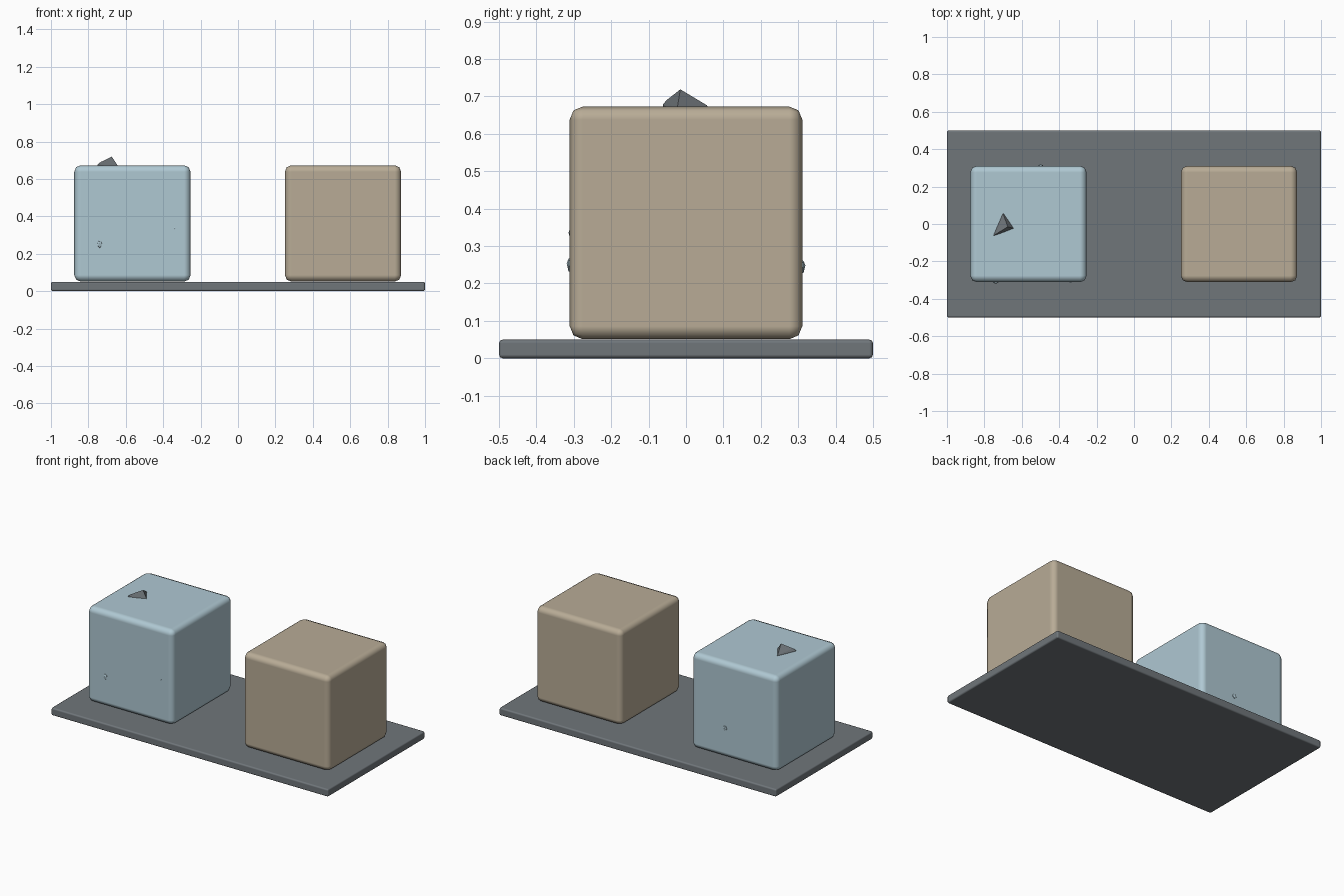
import bpy
import bmesh
from mathutils import Vector

if "Cube" in bpy.data.objects:
    bpy.data.objects.remove(bpy.data.objects["Cube"], do_unlink=True)


def material(name, rgb):
    mat = bpy.data.materials.new(name)
    mat.use_nodes = True
    color = (*rgb, 1.0)
    mat.diffuse_color = color
    bsdf = mat.node_tree.nodes["Principled BSDF"]
    bsdf.inputs["Base Color"].default_value = color
    bsdf.inputs["Roughness"].default_value = 0.7
    return mat


SLATE = material("slate grey", (0.16, 0.18, 0.195))
ICE = material("pale ice blue", (0.43, 0.58, 0.65))
SAND = material("warm sand", (0.48, 0.41, 0.305))


def add_object(name, bm, mat, smooth):
    mesh = bpy.data.meshes.new(name)
    bm.to_mesh(mesh)
    bm.free()
    mesh.materials.append(mat)
    for poly in mesh.polygons:
        poly.use_smooth = smooth
    obj = bpy.data.objects.new(name, mesh)
    bpy.context.collection.objects.link(obj)
    return obj


def rounded_box(name, center, size, radius, mat):
    bm = bmesh.new()
    bmesh.ops.create_cube(bm, size=1)
    for v in bm.verts:
        v.co = Vector(a * b for a, b in zip(v.co, size))
    obj = add_object(name, bm, mat, True)
    obj.location = center
    bevel = obj.modifiers.new("rounded edges", "BEVEL")
    bevel.width = radius
    bevel.segments = 2
    bevel.harden_normals = True
    return obj


def shard(name, points, mat):
    # Faceted convex chip from a few corner points
    bm = bmesh.new()
    for p in points:
        bm.verts.new(p)
    bmesh.ops.convex_hull(bm, input=bm.verts[:])
    bmesh.ops.recalc_face_normals(bm, faces=bm.faces[:])
    return add_object(name, bm, mat, False)


def nub(name, center, radius, height, side):
    # Small crystal tip poking through a block wall along y
    x, y, z = center
    rim = [(-1, -0.3), (-0.4, 1.2), (0.7, 0.8), (1, -0.2), (0.1, -1.3)]
    points = [(x + a * radius, y - side * 0.01, z + b * radius) for a, b in rim]
    points += [(x + a * radius * 0.8, y + side * height * 0.4, z + b * radius * 0.8)
               for a, b in rim]
    points.append((x, y + side * height, z + radius * 0.2))
    return shard(name, points, ICE)


# Base slab
rounded_box("base_slab", (0, 0, 0.025), (2, 1, 0.05), 0.01, SLATE)

# Two blocks
SIDE = 0.622
for name, x, mat in (("ice_block", -0.5645, ICE), ("sand_block", 0.5615, SAND)):
    rounded_box(name, (x, 0, 0.05 + SIDE / 2 + 0.001), (SIDE, SIDE, SIDE), 0.035, mat)

# Rock tip breaking through the top of the ice block
shard("rock_tip", [
    (-0.755, -0.06, 0.66), (-0.70, 0.07, 0.66), (-0.635, -0.025, 0.66),
    (-0.75, -0.062, 0.678), (-0.735, -0.052, 0.69),
    (-0.70, 0.055, 0.677), (-0.675, -0.015, 0.719),
], SLATE)

# Crystal tips on the front and back of the ice block
nub("front_nub", (-0.74, -SIDE / 2, 0.25), 0.017, 0.008, -1)
nub("front_speck", (-0.34, -SIDE / 2, 0.335), 0.007, 0.003, -1)
nub("back_nub", (-0.50, SIDE / 2, 0.245), 0.016, 0.008, 1)
